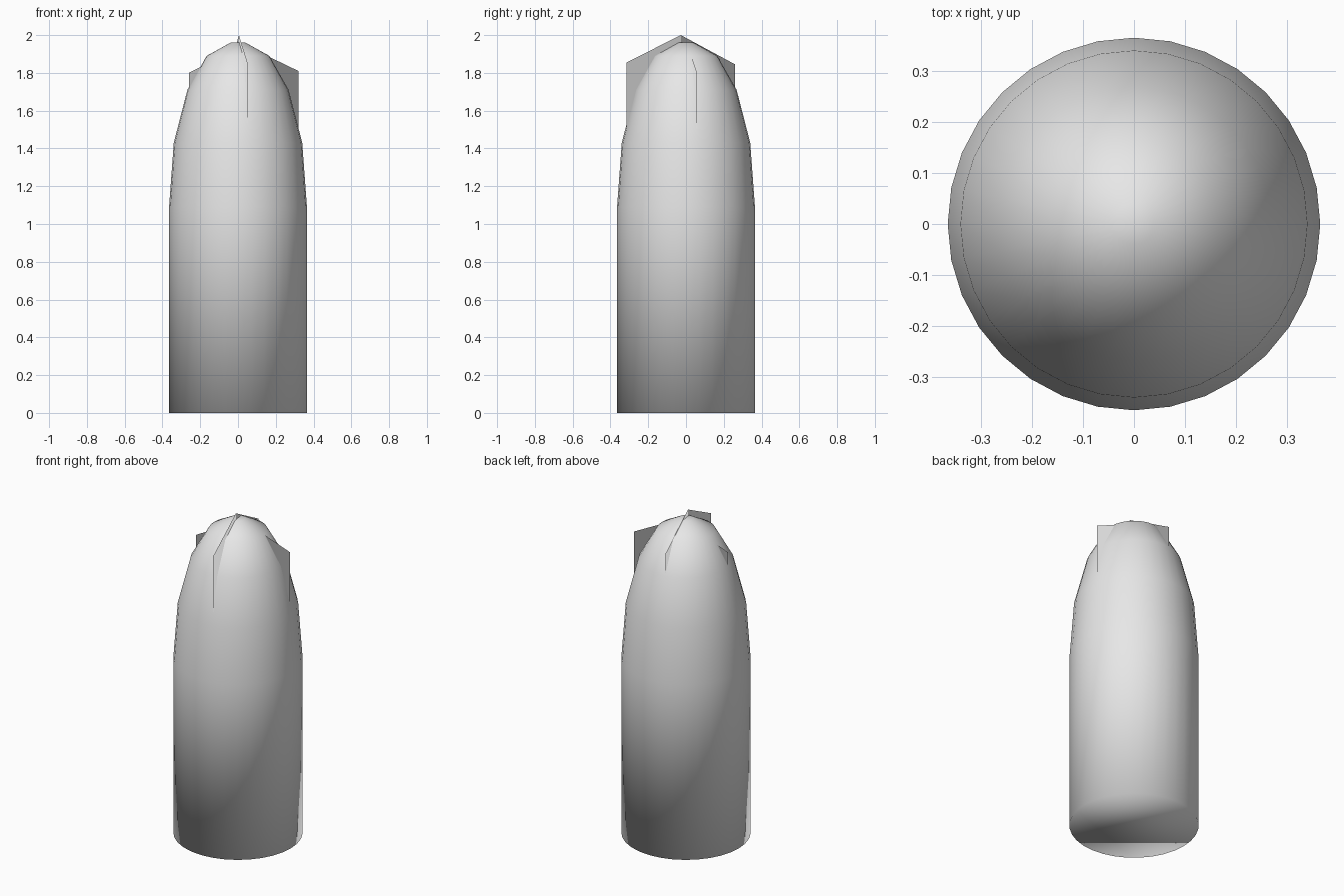
import bpy, bmesh, math
from mathutils import Vector

if "Cube" in bpy.data.objects:
    bpy.data.objects.remove(bpy.data.objects["Cube"])

grey = bpy.data.materials.new("plain_grey")
grey.diffuse_color = (0.8, 0.8, 0.8, 1)
grey.use_nodes = True
grey.node_tree.nodes["Principled BSDF"].inputs["Base Color"].default_value = grey.diffuse_color


def new_object(name, bm):
    mesh = bpy.data.meshes.new(name)
    bm.to_mesh(mesh)
    bm.free()
    mesh.materials.append(grey)
    obj = bpy.data.objects.new(name, mesh)
    bpy.context.collection.objects.link(obj)
    for p in mesh.polygons:
        p.use_smooth = True
    return obj


# Rounded body: (radius, height) rings joined into a smooth closed shell
SIDES = 32
profile = [(0.365, 0), (0.365, 1.09), (0.34, 1.43), (0.268, 1.71),
           (0.166, 1.89), (0.04, 1.96)]
bm = bmesh.new()
rings = [[bm.verts.new((r * math.cos(math.tau * i / SIDES),
                        r * math.sin(math.tau * i / SIDES), z))
          for i in range(SIDES)] for r, z in profile]
for low, high in zip(rings, rings[1:]):
    for i in range(SIDES):
        j = (i + 1) % SIDES
        bm.faces.new((low[i], low[j], high[j], high[i]))
bm.faces.new(rings[0][::-1])
bm.faces.new(rings[-1])
new_object("body", bm)


# Crossed gabled sheets at the top, each made of two halves shaded outwards
def gabled_sheet(name, start, end, start_top, end_top, apex):
    bm = bmesh.new()
    a, b = Vector((*start, 0)), Vector((*end, 0))
    mid, floor = (a + b) / 2, 1.4
    at = lambda p, z: bm.verts.new((p.x, p.y, z))
    base, tip = at(mid, floor), at(mid, apex)
    bm.faces.new((at(a, floor), base, tip, at(a, start_top)))
    bm.faces.new((base, at(b, floor), at(b, end_top), tip))
    obj = new_object(name, bm)
    normals = []
    for p in obj.data.polygons:
        out = p.center - mid
        out.z = 0
        n = (out.normalized() + Vector((0, 0, 0.3))).normalized()
        normals += [n] * p.loop_total
    obj.data.normals_split_custom_set(normals)


gabled_sheet("front_to_back_sheet", (0.05, -0.315), (-0.04, 0.26), 1.855, 1.845, 2.0)
gabled_sheet("side_to_side_sheet", (-0.26, -0.04), (0.32, 0.055), 1.80, 1.81, 1.95)
